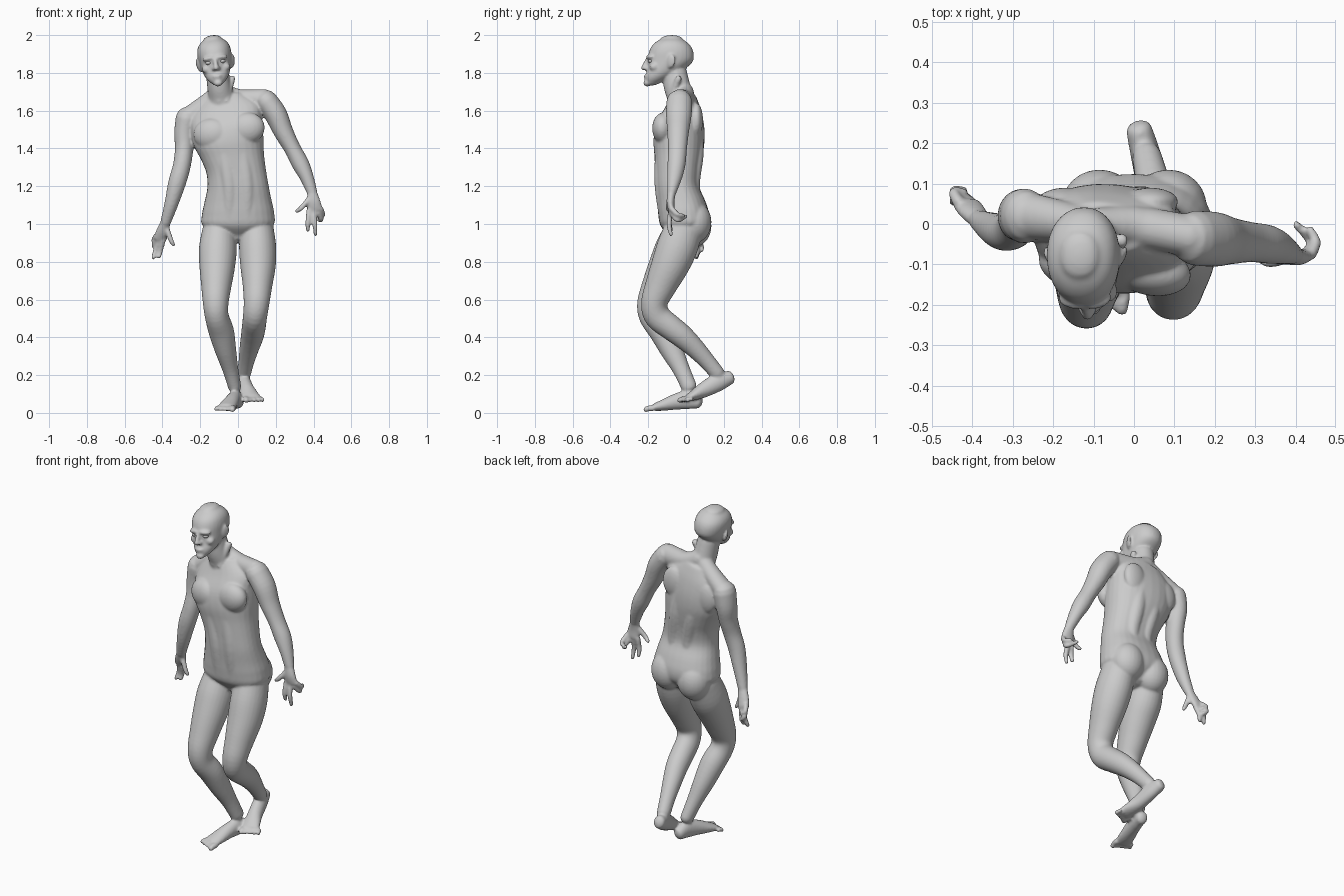
import bpy, bmesh, math
from mathutils import Vector, Matrix

bm = bmesh.new()
I4 = Matrix.Identity(4)


def spline(rows, steps):
    """Catmull-Rom through rows of numbers."""
    out = []
    n = len(rows)
    for i in range(n - 1):
        a, b, c, d = rows[max(i - 1, 0)], rows[i], rows[i + 1], rows[min(i + 2, n - 1)]
        for s in range(steps):
            t = s / steps
            out.append([0.5 * (2 * q + (r - p) * t + (2 * p - 5 * q + 4 * r - w) * t * t
                               + (3 * q - p - 3 * r + w) * t ** 3)
                        for p, q, r, w in zip(a, b, c, d)])
    out.append(list(rows[-1]))
    return out


def loft(rows, flat=False, power=2.0, cap=1.0, M=I4, steps=4, seg=28):
    """Rounded tube through rows (x, y, z, rx, ry[, roll]); flat keeps rings level."""
    rows = spline(rows, steps)
    rings = []
    for i, r in enumerate(rows):
        t = (Vector(rows[min(i + 1, len(rows) - 1)][:3]) - Vector(rows[max(i - 1, 0)][:3])).normalized()
        if flat:
            roll = r[5] if len(r) > 5 else 0
            u = Vector((math.cos(roll), -0.5 * roll, math.sin(roll)))
            v = Vector((0.5 * roll, 1, 0))
        else:
            u = (Vector((1, 0, 0)) - t * t.x).normalized()
            v = t.cross(u)
        rings.append((Vector(r[:3]), u, v, t, r[3], r[4]))

    def dome(ring, sign):
        c, u, v, t, a, b = ring
        return [(c + t * sign * min(a, b) * cap * math.sin(k), u, v, t, a * math.cos(k), b * math.cos(k))
                for k in (0.5, 1.0, 1.4)]
    rings = dome(rings[0], -1)[::-1] + rings + dome(rings[-1], 1)
    loops = []
    for c, u, v, t, a, b in rings:
        loop = []
        for k in range(seg):
            ca, sa = math.cos(2 * math.pi * k / seg), math.sin(2 * math.pi * k / seg)
            loop.append(bm.verts.new(M @ (c + u * a * math.copysign(abs(ca) ** (2 / power), ca)
                                          + v * b * math.copysign(abs(sa) ** (2 / power), sa))))
        loops.append(loop)
    for p, q in zip(loops, loops[1:]):
        for k in range(seg):
            bm.faces.new((p[k], p[(k + 1) % seg], q[(k + 1) % seg], q[k]))
    bm.faces.new(loops[0][::-1])
    bm.faces.new(loops[-1])


def blob(c, r, rot=(0, 0, 0), M=I4, target=None):
    """Ellipsoid with radii r at c."""
    R = Matrix.Rotation(rot[2], 4, 'Z') @ Matrix.Rotation(rot[1], 4, 'Y') @ Matrix.Rotation(rot[0], 4, 'X')
    bmesh.ops.create_uvsphere(target or bm, u_segments=24, v_segments=16, radius=1,
                              matrix=M @ Matrix.Translation(c) @ R @ Matrix.Diagonal((*r, 1)))


# torso, leaning to one side with tilted shoulders
loft([(0, -.01, .94, .08, .08, 0), (0, -.01, .99, .185, .125, 0), (0, -.012, 1.05, .192, .135, .03),
      (0, -.025, 1.12, .178, .128, .03), (0, -.045, 1.2, .162, .115, .03), (-.01, -.045, 1.28, .158, .118, .06),
      (-.03, -.04, 1.36, .168, .127, .1), (-.05, -.037, 1.44, .186, .134, .14), (-.06, -.03, 1.52, .19, .125, .18),
      (-.065, -.015, 1.6, .185, .095, .2), (-.075, -.01, 1.66, .12, .07, .2)], flat=True, power=2.3, cap=.5)
# chest muscles
blob((.045, -.118, 1.505), (.098, .06, .085), (0, -.25, -.15))
blob((-.14, -.105, 1.475), (.098, .06, .085), (0, -.1, -.25))
# stomach columns, back columns, shoulder blades, buttocks
for s in (-1, 1):
    loft([(s * .045, -.105, 1.02, .04, .035), (s * .045, -.13, 1.2, .042, .036),
          (s * .045 - .025, -.13, 1.37, .045, .035)])
    loft([(s * .045, .05, 1.1, .035, .03), (s * .045, .04, 1.22, .038, .034),
          (s * .05 - .03, .058, 1.38, .042, .036), (s * .05 - .06, .055, 1.55, .04, .03)])
    blob((s * .105 - .065, .055, 1.53 + s * .02), (.07, .035, .09))
    blob((s * .085, .045, 1.0 + s * .01), (.095, .09, .11))
# neck and shoulder slopes
loft([(-.08, -.015, 1.6, .08, .075), (-.088, -.03, 1.67, .07, .07), (-.1, -.048, 1.73, .063, .07),
      (-.11, -.06, 1.8, .06, .065)])
loft([(-.09, -.005, 1.7, .05, .045), (0, -.005, 1.665, .05, .05), (.14, -.03, 1.655, .052, .06)])
loft([(-.1, -.01, 1.69, .05, .045), (-.17, .005, 1.635, .05, .05), (-.265, .02, 1.565, .052, .06)])
for s in (-1, 1):
    loft([(-.085 + s * .055, -.04, 1.77, .016, .018), (-.08 + s * .02, -.085, 1.65, .014, .014)])

# head: skull and jaw
H = Matrix.Translation((-.12, -.08, 1.86)) @ Matrix.Rotation(-.13, 4, 'Y')
loft([(0, -.098, -.118, .028, .032), (0, -.082, -.1, .048, .052), (0, -.058, -.075, .064, .076),
      (0, -.025, -.04, .077, .098), (0, -.004, 0, .085, .12), (0, .001, .04, .09, .12), (0, .002, .075, .086, .108),
      (0, .002, .1, .072, .086), (0, .003, .118, .05, .06)], flat=True, power=2.15, cap=.45, M=H)
# nose, lips, chin
loft([(0, -.122, .012, .011, .012), (0, -.133, -.012, .012, .014), (0, -.145, -.034, .015, .014)], M=H)
blob((0, -.13, -.077), (.026, .014, .007), M=H)
blob((0, -.128, -.088), (.022, .014, .008), M=H)
blob((0, -.125, -.115), (.024, .022, .018), M=H)
eyes = bmesh.new()
for s in (-1, 1):
    # brow, cheekbone, nostril, ear, eye
    blob((s * .036, -.112, .02), (.034, .017, .012), (0, s * .1, s * .35), M=H)
    blob((s * .05, -.088, -.035), (.026, .026, .022), M=H)
    blob((s * .014, -.13, -.038), (.01, .014, .01), M=H)
    blob((s * .09, .0, -.01), (.009, .026, .037), (-.2, s * .15, -s * .4), M=H)
    blob((s * .036, -.104, -.002), (.017, .017, .012), M=H, target=eyes)

# arms
loft([(.15, -.035, 1.65, .06, .068), (.2, -.038, 1.58, .06, .068), (.24, -.042, 1.49, .052, .058),
      (.288, -.045, 1.40, .044, .05), (.33, -.05, 1.32, .046, .048), (.363, -.06, 1.25, .037, .04),
      (.392, -.075, 1.17, .028, .025)])
loft([(-.27, .02, 1.56, .06, .068), (-.283, .02, 1.48, .055, .064), (-.285, .008, 1.40, .049, .056),
      (-.297, -.012, 1.31, .047, .05), (-.322, -.02, 1.22, .047, .046), (-.352, -.01, 1.11, .037, .039),
      (-.383, .01, 1.01, .028, .025)])
# palms
loft([(.392, -.076, 1.17, .026, .022), (.4, -.082, 1.12, .036, .021), (.408, -.078, 1.075, .041, .017)], cap=.8)
loft([(-.383, .01, 1.01, .026, .022), (-.4, .03, .96, .034, .021), (-.413, .047, .92, .036, .017)], cap=.8)
# thumbs and fingers
for a, b, c in [
        ((.375, -.085, 1.13), (.335, -.095, 1.085), (.312, -.085, 1.068)),
        ((.376, -.08, 1.07), (.37, -.088, 1.01), (.37, -.08, .968)),
        ((.4, -.08, 1.06), (.407, -.09, 1.0), (.41, -.08, .945)),
        ((.424, -.075, 1.06), (.44, -.045, 1.02), (.402, -.002, 1.04)),
        ((.438, -.075, 1.08), (.45, -.045, 1.05), (.436, -.015, 1.045)),
        ((-.375, .015, .97), (-.355, .01, .915), (-.342, .012, .89)),
        ((-.398, .045, .91), (-.41, .06, .86), (-.417, .055, .827)),
        ((-.418, .052, .905), (-.437, .065, .86), (-.448, .055, .822)),
        ((-.43, .055, .915), (-.445, .082, .885), (-.422, .083, .86)),
        ((-.435, .055, .935), (-.446, .078, .91), (-.42, .078, .895))]:
    loft([(*a, .015, .015), (*b, .0135, .0135), (*c, .011, .011)], seg=16)

# legs
loft([(.1, -.01, .98, .088, .1), (.104, -.045, .88, .098, .108), (.106, -.085, .78, .094, .1),
      (.103, -.135, .67, .078, .083), (.098, -.168, .58, .068, .07), (.09, -.15, .51, .064, .07),
      (.083, -.078, .45, .063, .066), (.075, -.02, .405, .06, .062), (.06, .045, .345, .052, .053),
      (.045, .11, .275, .042, .044), (.032, .165, .21, .037, .04)])
loft([(-.1, -.01, .97, .088, .1), (-.107, -.055, .87, .1, .108), (-.11, -.1, .78, .095, .098),
      (-.115, -.152, .67, .08, .083), (-.118, -.188, .58, .068, .071), (-.112, -.18, .51, .063, .068),
      (-.088, -.128, .43, .067, .067), (-.065, -.075, .33, .056, .06), (-.04, -.025, .23, .042, .046),
      (-.018, .015, .14, .035, .042)])
# kneecaps
blob((.098, -.2, .555), (.042, .035, .05))
blob((-.12, -.222, .555), (.042, .035, .05))
# feet
loft([(.012, .235, .188, .032, .036), (.028, .175, .165, .037, .048), (.045, .10, .125, .04, .042),
      (.06, .05, .098, .047, .03), (.075, .012, .08, .048, .019)], cap=.6)
loft([(0, .068, .058, .032, .036), (-.012, .015, .07, .036, .05), (-.03, -.05, .06, .04, .043),
      (-.05, -.12, .041, .046, .03), (-.062, -.165, .03, .048, .02)], cap=.6)
# toes, big one on the inner side
for s, x, y, z in ((1, .08, .005, .07), (-1, -.066, -.175, .022)):
    for i in range(5):
        r = .016 if i == 0 else .0115
        tx, ty = x + s * (i * .0215 - .042), y + i * .006
        loft([(tx, ty, z + .003, r, r), (tx + s * .004, ty - .022, z + .002, r, r),
              (tx + s * .006, ty - .038 + i * .004, z - .004, r, r * .9)], seg=16)


def finish(b, name):
    bmesh.ops.recalc_face_normals(b, faces=b.faces)
    mesh = bpy.data.meshes.new(name)
    b.to_mesh(mesh)
    b.free()
    for p in mesh.polygons:
        p.use_smooth = True
    ob = bpy.data.objects.new(name, mesh)
    bpy.context.scene.collection.objects.link(ob)
    return ob


# fuse the parts into one smooth skin
body = finish(bm, "body")
rm = body.modifiers.new("fuse", 'REMESH')
rm.mode = 'VOXEL'
rm.voxel_size = .0065
rm.use_smooth_shade = True
sm = body.modifiers.new("soften", 'SMOOTH')
sm.factor = .5
sm.iterations = 7
finish(eyes, "eyes")
